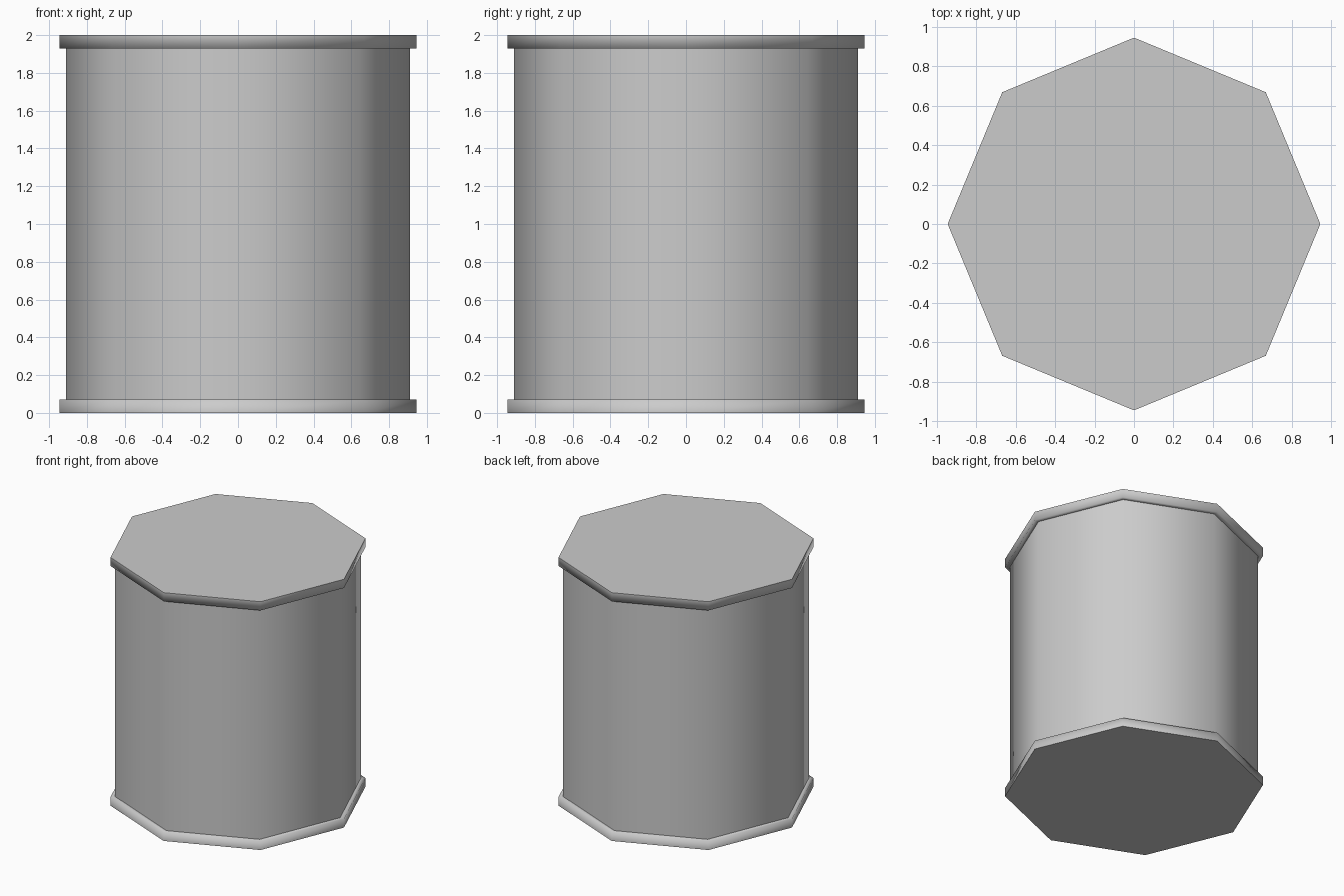
import bpy
import bmesh
from math import cos, sin, pi

SIDES = 8
BODY_R, RIM_R = 0.91, 0.945
HEIGHT, RIM_H = 2.0, 0.07

cube = bpy.data.objects.get("Cube")
if cube:
    bpy.data.objects.remove(cube, do_unlink=True)

grey = bpy.data.materials.new("plain grey")
grey.use_nodes = True
colour = (0.6, 0.6, 0.6, 1.0)
grey.diffuse_color = colour
grey.node_tree.nodes["Principled BSDF"].inputs["Base Color"].default_value = colour


def lathe(name, profile, cap=None):
    """Sweep (radius, z) points round z; cap is the ring index closed by a flat face."""
    bm = bmesh.new()
    rings = [[bm.verts.new((r * cos(2 * pi * i / SIDES), r * sin(2 * pi * i / SIDES), z))
              for i in range(SIDES)] for r, z in profile]
    for low, high in zip(rings, rings[1:]):
        for i in range(SIDES):
            j = (i + 1) % SIDES
            bm.faces.new((low[i], low[j], high[j], high[i])).smooth = True
    if cap is not None:
        # The flat end keeps a crisp border against the smooth wall
        face = bm.faces.new(rings[cap] if cap else rings[cap][::-1])
        for edge in face.edges:
            edge.smooth = False
    mesh = bpy.data.meshes.new(name)
    bm.to_mesh(mesh)
    bm.free()
    mesh.materials.append(grey)
    obj = bpy.data.objects.new(name, mesh)
    bpy.context.collection.objects.link(obj)
    return obj


# Octagonal drum wall
lathe("body", [(BODY_R, RIM_H), (BODY_R, HEIGHT - RIM_H)])

# Bottom rim: flat base, outer wall, upper ledge
lathe("bottom_rim", [(RIM_R, 0), (RIM_R, RIM_H), (BODY_R, RIM_H)], cap=0)

# Top rim: lower ledge, outer wall, flat lid
lathe("top_rim", [(BODY_R, HEIGHT - RIM_H), (RIM_R, HEIGHT - RIM_H), (RIM_R, HEIGHT)], cap=-1)
